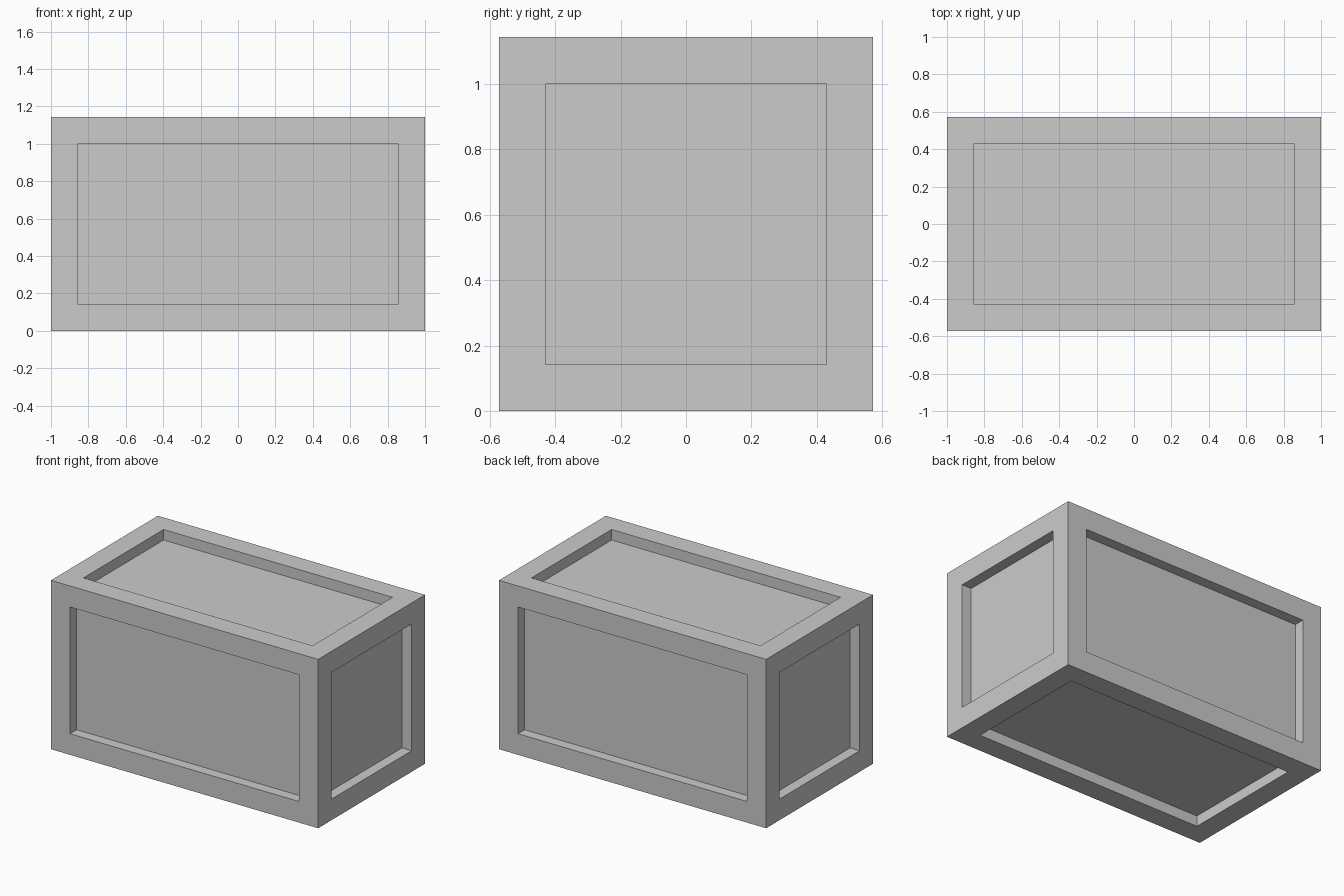
import bpy, bmesh
from mathutils import Matrix

if "Cube" in bpy.data.objects:
    bpy.data.objects.remove(bpy.data.objects["Cube"])

LENGTH, SIDE = 2.0, 8 / 7      # overall size
FRAME, DEPTH = 1 / 7, 1 / 14   # rim width and panel recess

# Crate body: a box standing on z = 0
bm = bmesh.new()
bmesh.ops.create_cube(bm, size=1.0, matrix=Matrix.Translation((0, 0, SIDE / 2))
                      @ Matrix.Diagonal((LENGTH, SIDE, SIDE, 1)))
bm.normal_update()

# Recessed panel on each of the six faces, with straight walls
panels = list(bm.faces)
bmesh.ops.inset_individual(bm, faces=panels, thickness=FRAME, use_even_offset=True)
inner = bmesh.ops.extrude_discrete_faces(bm, faces=panels)["faces"]
for face in inner:
    face.normal_update()
    bmesh.ops.translate(bm, verts=face.verts, vec=-face.normal * DEPTH)
bmesh.ops.recalc_face_normals(bm, faces=bm.faces)

mesh = bpy.data.meshes.new("crate")
bm.to_mesh(mesh)
bm.free()
bpy.context.collection.objects.link(bpy.data.objects.new("crate", mesh))
